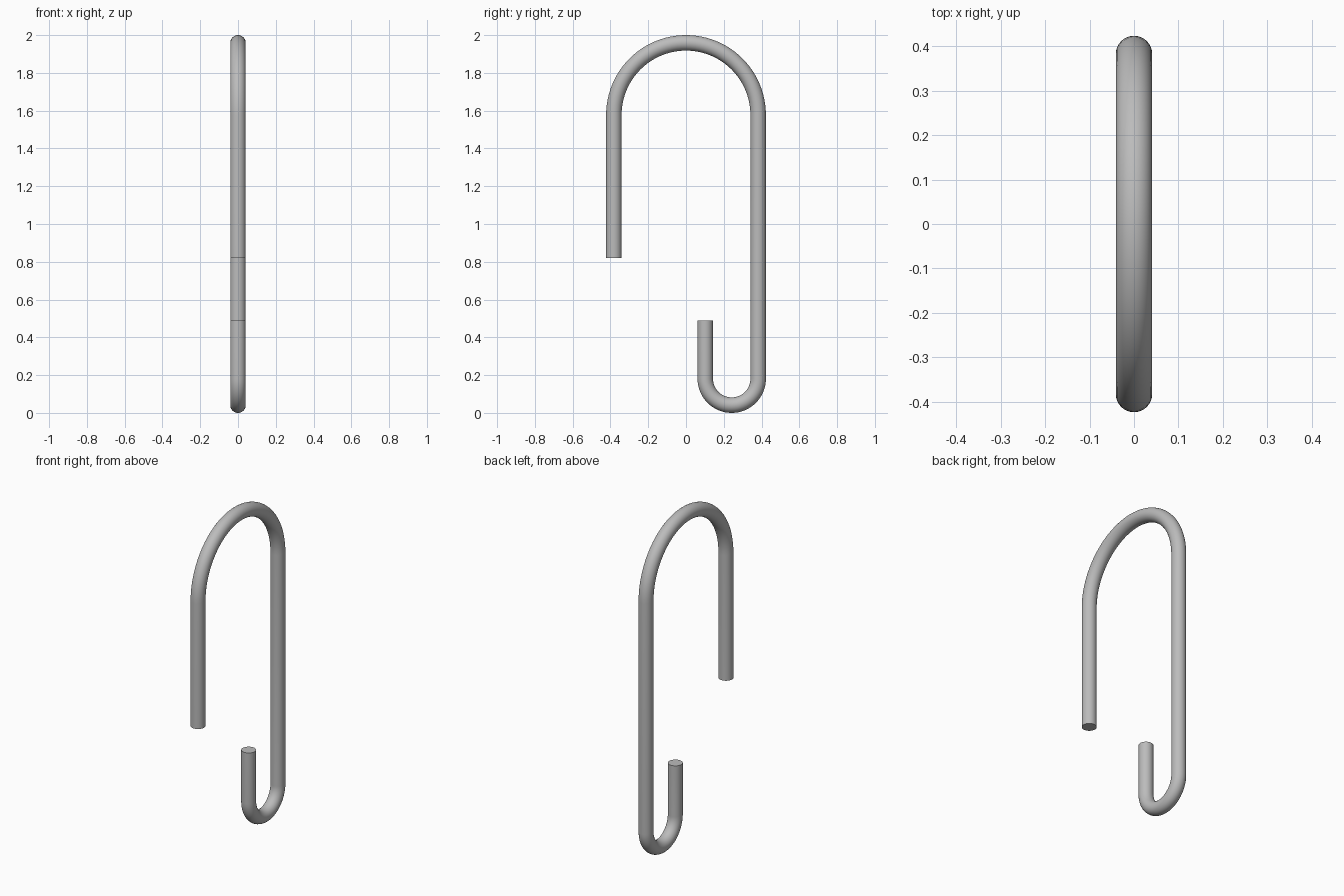
import bpy, bmesh
from math import sin, cos, pi
from mathutils import Vector

cube = bpy.data.objects.get("Cube")
if cube:
    bpy.data.objects.remove(cube, do_unlink=True)

R = 0.041        # rod radius
BIG = 0.382      # upper bend radius
SMALL = 0.14     # lower bend radius
SIDES = 32


def material(name, rgb):
    mat = bpy.data.materials.new(name)
    mat.use_nodes = True
    mat.diffuse_color = (*rgb, 1)
    mat.node_tree.nodes["Principled BSDF"].inputs["Base Color"].default_value = (*rgb, 1)
    return mat


def bend(cy, cz, radius, start, end, steps):
    """Centre points (y, z) and tangent angles along a clockwise bend."""
    for i in range(steps + 1):
        a = start + (end - start) * i / steps
        yield cy + radius * cos(a), cz + radius * sin(a), a


# Centre line: front tip, over the top, down the shank, round the small hook
path = [(-BIG, 0.82, pi)]
path += bend(0, 2 - R - BIG, BIG, pi, 0, 48)
path += bend(BIG - SMALL, R + SMALL, SMALL, 0, -pi, 32)
path.append((BIG - 2 * SMALL, 0.49, -pi))

# Sweep a round section along the centre line
bm = bmesh.new()
rings = []
for y, z, a in path:
    out = Vector((0, cos(a), sin(a)))
    rings.append([bm.verts.new(Vector((0, y, z)) + R * (cos(t) * out + sin(t) * Vector((1, 0, 0))))
                  for t in (2 * pi * k / SIDES for k in range(SIDES))])
for lower, upper in zip(rings, rings[1:]):
    for k in range(SIDES):
        n = (k + 1) % SIDES
        bm.faces.new((lower[k], lower[n], upper[n], upper[k]))

# Flat cut ends
bm.faces.new(rings[0])
bm.faces.new(rings[-1])
bmesh.ops.recalc_face_normals(bm, faces=bm.faces)

mesh = bpy.data.meshes.new("hook_rod")
bm.to_mesh(mesh)
bm.free()
mesh.materials.append(material("grey_metal", (0.5, 0.5, 0.5)))
hook = bpy.data.objects.new("hook_rod", mesh)
bpy.context.collection.objects.link(hook)
bpy.ops.object.select_all(action="DESELECT")
hook.select_set(True)
bpy.context.view_layer.objects.active = hook
bpy.ops.object.shade_smooth_by_angle(angle=pi / 6)
